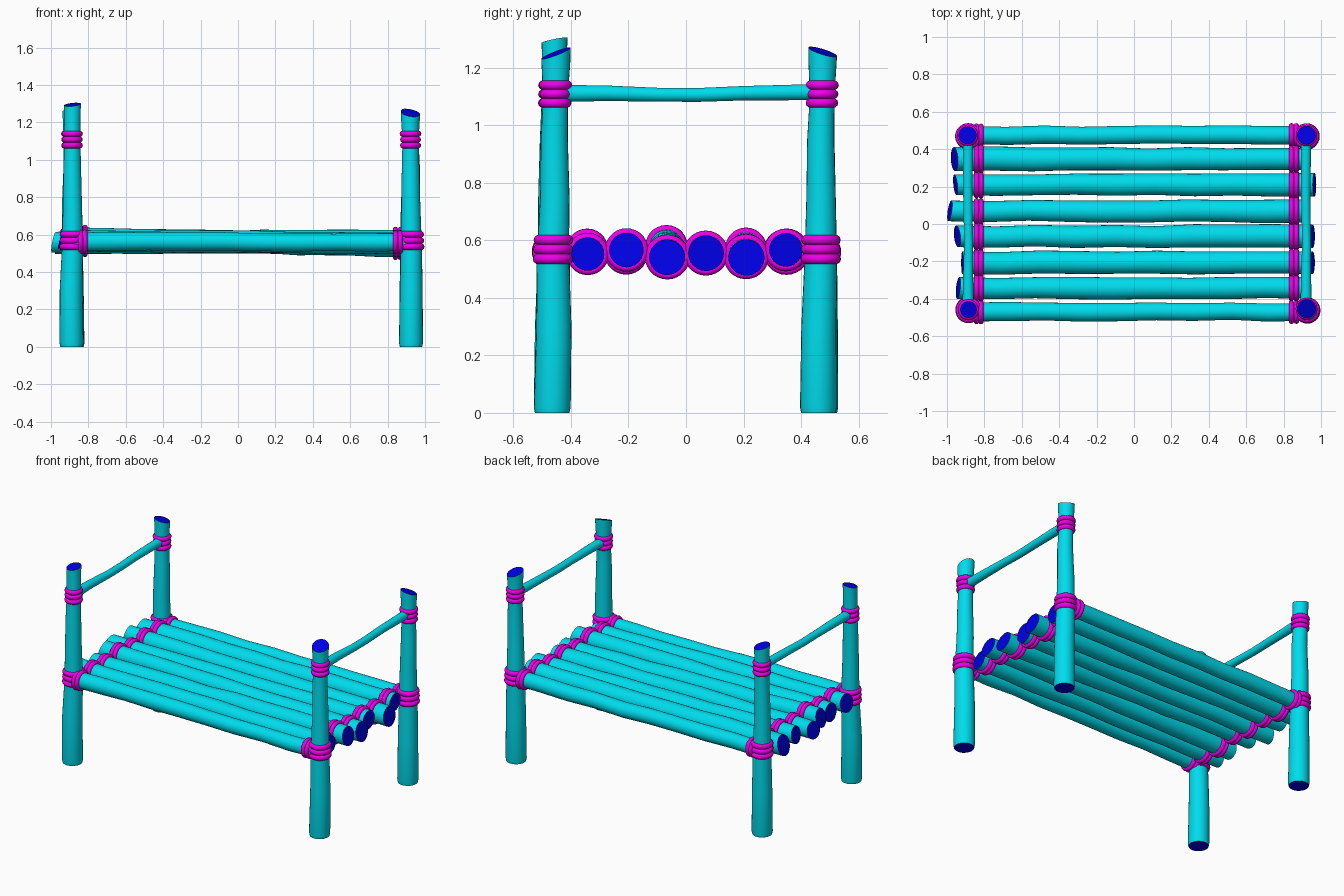
import bpy, bmesh, math, random
from mathutils import Vector

if "Cube" in bpy.data.objects:
    bpy.data.objects.remove(bpy.data.objects["Cube"])

random.seed(4)

def mat(name, col):
    m = bpy.data.materials.new(name)
    m.diffuse_color = col
    m.use_nodes = True
    m.node_tree.nodes["Principled BSDF"].inputs["Base Color"].default_value = m.diffuse_color
    return m

BARK = mat("bark", (0.0, 0.72, 0.85, 1))
CUT = mat("cut_wood", (0.0, 0.0, 0.8, 1))
ROPE = mat("rope", (0.85, 0.0, 0.8, 1))
SIDES = 24

def finish(bm, name, mats):
    bmesh.ops.recalc_face_normals(bm, faces=bm.faces)
    me = bpy.data.meshes.new(name)
    bm.to_mesh(me)
    bm.free()
    for m in mats:
        me.materials.append(m)
    ob = bpy.data.objects.new(name, me)
    bpy.context.collection.objects.link(ob)
    return ob

def log(name, axis, pts, cut0=(0, 0), cut1=(0, 0)):
    """Tapered log: pts are (x, y, z, radius); cuts are end slopes along the cross axes."""
    u, v = [i for i in range(3) if i != axis]
    bm = bmesh.new()
    rings = []
    for k, p in enumerate(pts):
        cut = cut0 if k == 0 else cut1 if k == len(pts) - 1 else (0, 0)
        ring = []
        for i in range(SIDES):
            a = 2 * math.pi * i / SIDES
            du, dv = p[3] * math.cos(a), p[3] * math.sin(a)
            co = Vector(p[:3])
            co[u] += du
            co[v] += dv
            co[axis] += cut[0] * du + cut[1] * dv
            ring.append(bm.verts.new(co))
        rings.append(ring)
    for r0, r1 in zip(rings, rings[1:]):
        for i in range(SIDES):
            j = (i + 1) % SIDES
            bm.faces.new((r0[i], r0[j], r1[j], r1[i])).smooth = True
    for r in (rings[0], rings[-1]):
        f = bm.faces.new(r)
        f.material_index = 1
        for e in f.edges:
            e.smooth = False
    return finish(bm, name, (BARK, CUT))

def rope(name, axis, coils, minor):
    """Stack of torus coils: coils are (centre, major radius)."""
    u, v = [i for i in range(3) if i != axis]
    bm = bmesh.new()
    n, m = 28, 10
    for c, R in coils:
        g = []
        for i in range(n):
            a = 2 * math.pi * i / n
            row = []
            for j in range(m):
                b = 2 * math.pi * j / m
                co = Vector(c)
                rr = R + minor * math.cos(b)
                co[u] += rr * math.cos(a)
                co[v] += rr * math.sin(a)
                co[axis] += minor * math.sin(b)
                row.append(bm.verts.new(co))
            g.append(row)
        for i in range(n):
            for j in range(m):
                i2, j2 = (i + 1) % n, (j + 1) % m
                bm.faces.new((g[i][j], g[i2][j], g[i2][j2], g[i][j2])).smooth = True
    return finish(bm, name, (ROPE,))

def at(pts, axis, t):
    """Interpolated centre and radius of a log at position t."""
    for p, q in zip(pts, pts[1:]):
        if p[axis] <= t <= q[axis]:
            f = (t - p[axis]) / (q[axis] - p[axis])
            w = [a + (b - a) * f for a, b in zip(p, q)]
            return Vector(w[:3]), w[3]

# Corner posts: base x, y, top x, y, height, top radius, top cut slope
posts = {
    "front_left": (-0.89, -0.465, -0.885, -0.457, 1.295, 0.045, (0.1, 0.2)),
    "front_right": (0.925, -0.465, 0.922, -0.452, 1.25, 0.051, (-0.15, 0.38)),
    "back_left": (-0.885, 0.465, -0.89, 0.475, 1.25, 0.048, (-0.2, -0.2)),
    "back_right": (0.925, 0.46, 0.922, 0.475, 1.255, 0.05, (-0.2, -0.3)),
}
for name, (x0, y0, x1, y1, h, rt, cut) in posts.items():
    pts = []
    for z, r in ((0, 0.06), (0.02, 0.064), (0.3, 0.061), (0.55, 0.056), (0.75, 0.051),
                 (0.95, 0.047), (1.1, 0.043), (h - 0.035, rt - 0.001), (h, rt)):
        f = z / h
        w = 0.004 if 0.1 < z < 1 else 0
        pts.append((x0 + (x1 - x0) * f + random.uniform(-w, w),
                    y0 + (y1 - y0) * f + random.uniform(-w, w), z, r))
    log(name + "_post", 2, pts, (0, 0), cut)
    for part, zs in (("upper", (1.077, 1.108, 1.139)), ("lower", (0.535, 0.568, 0.601))):
        minor = 0.0165 if part == "upper" else 0.018
        coils = [(c, r - 0.004) for c, r in (at(pts, 2, z) for z in zs)]
        rope(f"{name}_{part}_lashing", 2, coils, minor)

# Bed poles: y, left x, right x, left z, right z, left radius, right radius, cuts
poles = [
    (-0.47, -0.88, 0.92, 0.56, 0.56, 0.05, 0.047, (0, 0), (0, 0)),
    (-0.342, -0.94, 0.91, 0.57, 0.552, 0.058, 0.058, (0.1, 0.2), (0.1, -0.1)),
    (-0.207, -0.918, 0.955, 0.555, 0.566, 0.06, 0.06, (0, 0.1), (0, -0.2)),
    (-0.066, -0.945, 0.955, 0.58, 0.541, 0.058, 0.062, (-0.1, 0.3), (0, -0.2)),
    (0.07, -0.985, 0.91, 0.56, 0.555, 0.055, 0.062, (0.15, 0.2), (0, 0)),
    (0.21, -0.955, 0.965, 0.575, 0.54, 0.055, 0.063, (-0.1, 0.2), (0, -0.15)),
    (0.347, -0.96, 0.91, 0.56, 0.567, 0.064, 0.058, (-0.05, 0.3), (0, 0)),
    (0.475, -0.88, 0.92, 0.56, 0.56, 0.047, 0.048, (0, 0), (0, 0)),
]
for n, (y, xl, xr, zl, zr, rl, rr, c0, c1) in enumerate(poles, 1):
    pts = []
    for k in range(10):
        f = k / 9
        w = 0.004 if 0 < k < 9 else 0
        pts.append((xl + (xr - xl) * f, y + random.uniform(-w, w),
                    zl + (zr - zl) * f + random.uniform(-w, w),
                    rl + (rr - rl) * f + random.uniform(-w, w) * 0.5))
    log(f"bed_pole_{n}", 0, pts, c0, c1)
    for side, xs in (("left", (-0.842, -0.818)), ("right", (0.842, 0.868))):
        coils = [(c, r + 0.002) for c, r in (at(pts, 0, x) for x in xs)]
        rope(f"{side}_pole_lashing_{n}", 0, coils, 0.014)

# Thin end rails between the posts
for side, x in (("left", -0.887), ("right", 0.92)):
    pts = [(x, -0.46, 1.11, 0.030), (x, -0.28, 1.111, 0.027), (x + 0.003, -0.1, 1.106, 0.024),
           (x, 0.04, 1.105, 0.024), (x - 0.002, 0.2, 1.111, 0.025), (x, 0.46, 1.115, 0.028)]
    log(side + "_end_rail", 1, pts)
